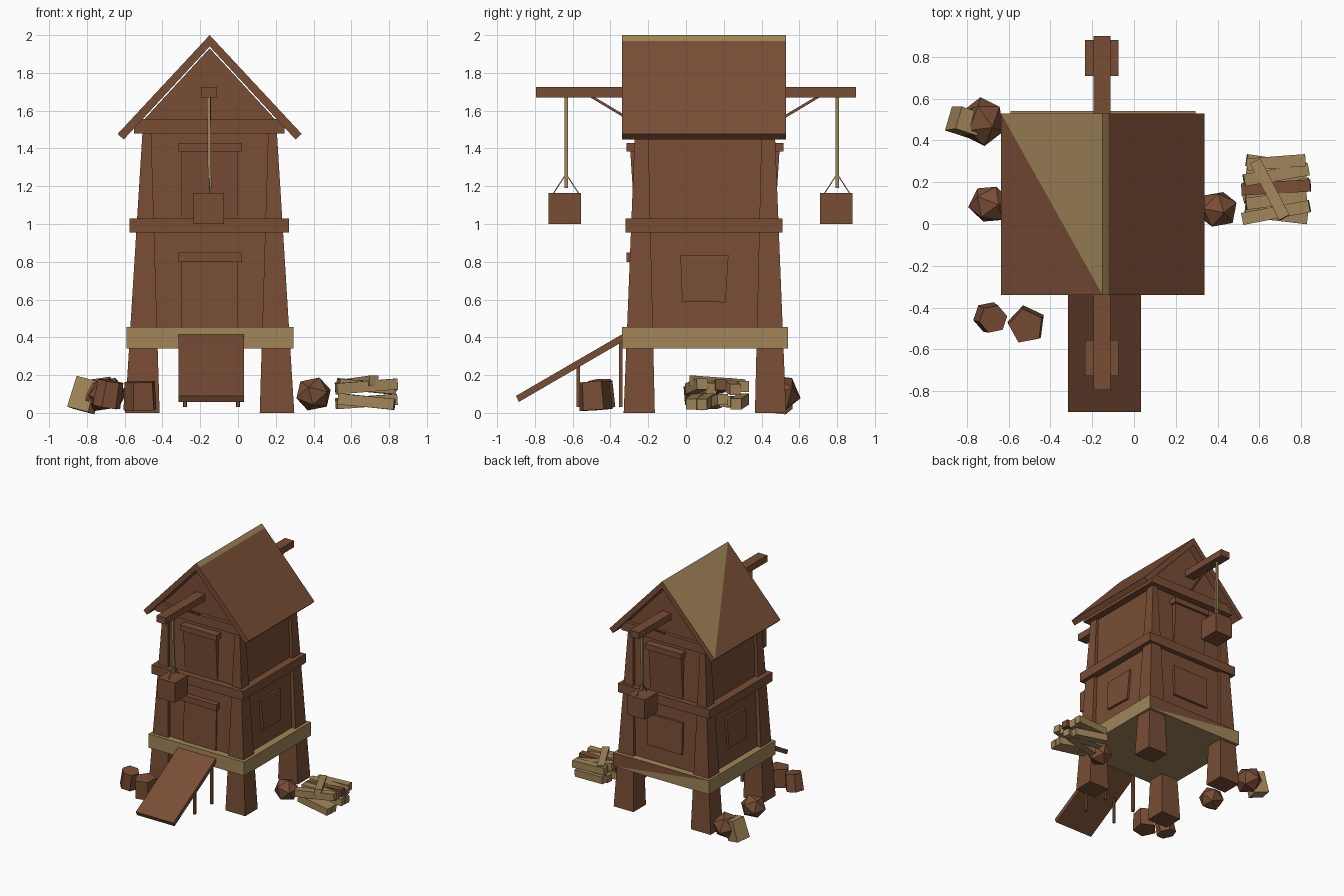
import bpy, bmesh, math, random
from mathutils import Vector, Matrix, Euler

if "Cube" in bpy.data.objects:
    bpy.data.objects.remove(bpy.data.objects["Cube"])

random.seed(4)
CX, CY = -0.15, 0.10          # centre of the tower


def material(name, rgb):
    m = bpy.data.materials.new(name)
    m.diffuse_color = (*rgb, 1)
    m.use_nodes = True
    m.node_tree.nodes["Principled BSDF"].inputs["Base Color"].default_value = m.diffuse_color
    return m


BROWN = material("brown_wood", (0.19, 0.075, 0.036))
TAN = material("tan_wood", (0.36, 0.235, 0.10))


def add(name, verts, mat=BROWN):
    """Convex solid around the given points."""
    bm = bmesh.new()
    for v in verts:
        bm.verts.new(v)
    res = bmesh.ops.convex_hull(bm, input=bm.verts)
    bmesh.ops.dissolve_limit(bm, angle_limit=0.01, verts=bm.verts, edges=bm.edges)
    bmesh.ops.recalc_face_normals(bm, faces=bm.faces)
    me = bpy.data.meshes.new(name)
    bm.to_mesh(me)
    bm.free()
    ob = bpy.data.objects.new(name, me)
    bpy.context.collection.objects.link(ob)
    me.materials.append(mat)
    me.materials.append(TAN if mat is BROWN else BROWN)
    return ob


def rect(x0, x1, y0, y1, z):
    return [(x, y, z) for x in (x0, x1) for y in (y0, y1)]


def box(name, x0, x1, y0, y1, z0, z1, mat=BROWN):
    return add(name, rect(x0, x1, y0, y1, z0) + rect(x0, x1, y0, y1, z1), mat)


def prism(name, pts, y0, y1, mat=BROWN):
    return add(name, [(CX + x, y, z) for x, z in pts for y in (y0, y1)], mat)


def bar(name, p, q, w, mat=BROWN):
    p, q = Vector(p), Vector(q)
    rot = (q - p).to_track_quat('Z', 'Y')
    offs = [rot @ Vector((a * w / 2, b * w / 2, 0)) for a in (-1, 1) for b in (-1, 1)]
    return add(name, [e + o for e in (p, q) for o in offs], mat)


def repaint(ob, corners):
    """Give the triangle on these corners the second material, splitting its face."""
    bm = bmesh.new()
    bm.from_mesh(ob.data)
    bm.verts.ensure_lookup_table()
    c = [min(bm.verts, key=lambda v: (v.co - Vector(p)).length) for p in corners]
    for f in list(bm.faces):
        if all(v in f.verts for v in c):
            if len(f.verts) == 4:
                d = [v for v in f.verts if v not in c][0]
                nb = [e.other_vert(d) for e in d.link_edges if e in f.edges]
                bmesh.utils.face_split(f, nb[0], nb[1])
            break
    for f in bm.faces:
        if all(v in f.verts for v in c):
            f.material_index = 1
    bm.to_mesh(ob.data)
    bm.free()


# tower body: four tapering corner posts around tapering walls
for sx in (-1, 1):
    for sy in (-1, 1):
        v = []
        for z, xi, xo, yi, yo in ((0, 0.265, 0.448, 0.265, 0.43), (1.5, 0.31, 0.355, 0.30, 0.37)):
            v += [(CX + sx * x, CY + sy * y, z) for x in (xi, xo) for y in (yi, yo)]
        add("corner_post", v)
add("walls", rect(CX - .385, CX + .385, CY - .385, CY + .385, .44)
    + rect(CX - .335, CX + .335, CY - .35, CY + .35, 1.5))

# platform and horizontal bands
deck = box("platform", -.59, .295, -.34, .54, .34, .455, TAN)
repaint(deck, [(.295, .54, .455), (-.59, .54, .455), (.295, .54, .34)])
box("middle_band", -.575, .27, -.32, .51, .955, 1.03)
box("top_band", -.55, .245, -.305, .505, 1.48, 1.555)

# gable and roof slabs
prism("gable", [(-.35, 1.55), (.35, 1.55), (0, 1.93)], CY - .375, CY + .375)
Y0, Y1 = -.34, .53
left = prism("roof_left", [(0, 2), (.028, 1.97), (-.455, 1.447), (-.487, 1.477)], Y0, Y1)
repaint(left, [(CX - .487, Y1, 1.477), (CX, Y1, 2), (CX, Y0, 2)])
repaint(left, [(CX, Y0, 2), (CX, Y1, 2), (CX + .028, Y0, 1.97)])
repaint(left, [(CX, Y1, 2), (CX + .028, Y1, 1.97), (CX + .028, Y0, 1.97)])
prism("roof_right", [(.028, 1.97), (.487, 1.477), (.455, 1.447), (0, 1.94)], Y0, Y1)

# hoist beam with brace, rope and crate at each end
box("hoist_beam", -.195, -.112, -.795, .90, 1.67, 1.725)
for s, ry in ((-1, -.635), (1, .80)):
    bar("brace", (CX, CY + s * .36, 1.53), (CX, CY + s * .61, 1.68), .014)
    bar("rope", (CX, ry, 1.19), (CX - .005, ry, 1.68), .018, TAN)
    for k in (-1, 1):
        bar("crate_sling", (CX, ry, 1.265), (CX, ry + k * .068, 1.16), .006, TAN)
    cy = ry - .007 if s < 0 else ry - .005
    box("crate", -.235, -.075, cy - .086, cy + .086, 1.0, 1.165)

# doors front and back, with lintels
for s in (-1, 1):
    def panel(name, x0, x1, z0, z1, d0, d1):
        add(name, [(x, CY + s * d, z) for x in (x0, x1)
                   for z, d in ((z0, .3), (z0, d0), (z1, .3), (z1, d1))])
    panel("upper_door", -.30, 0, 1.03, 1.385, .372, .395)
    panel("upper_lintel", -.315, .02, 1.385, 1.43, .415, .415)
    if s < 0:
        panel("lower_door", -.30, 0, .455, .80, .395, .385)
        panel("lower_lintel", -.315, .02, .80, .85, .415, .415)
    else:
        panel("back_window", -.31, .01, .58, .84, .40, .39)

# side windows
for s in (-1, 1):
    add("side_window", [(CX + s * d, y, z) for y, z, d0 in
                        ((-.02, .59, .40), (.21, .585, .395), (-.03, .835, .385), (.225, .835, .385))
                        for d in (.3, d0)])

# ramp with stakes
add("ramp", [(x, y, z) for x in (-.315, .033)
             for y, z in ((-.90, .09), (-.885, .058), (-.34, .415), (-.325, .383))])
for x in (-.28, 0):
    box("ramp_stake", x - .008, x + .008, -.58, -.562, .03, .25)
    box("ramp_stake", x - .01, x + .01, -.356, -.336, .03, .385)


# faceted boulders
def boulder(name, loc, size, rot, mat=BROWN):
    bm = bmesh.new()
    bmesh.ops.create_icosphere(bm, subdivisions=1, radius=1)
    m = (Matrix.Translation(loc) @ Matrix.Diagonal((*size, 1))
         @ Euler(rot).to_matrix().to_4x4())
    pts = [m @ v.co for v in bm.verts]
    bm.free()
    add(name, pts, mat)


boulder("boulder_right", (.40, .07, .10), (.10, .095, .093), (.3, .2, .5))
boulder("boulder_left", (-.69, .095, .10), (.105, .095, .093), (.1, .4, .2))
boulder("boulder_back", (-.725, .49, .10), (.11, .12, .105), (.5, .1, .9))


# blocky stumps: tilted prisms
def block(name, loc, r, h, sides, rot, mat=BROWN):
    R = Euler(rot).to_matrix()
    add(name, [Vector(loc) + R @ Vector((r * k * math.cos(a), r * k * math.sin(a), z))
               for z, k in ((-h / 2, 1), (h / 2, .92))
               for a in (2 * math.pi * i / sides for i in range(sides))], mat)


block("stump_front_left", (-.685, -.45, .10), .075, .14, 6, (.1, .15, .2))
block("stump_front", (-.515, -.485, .09), .093, .15, 5, (.05, -.05, .5))
block("stump_back", (-.81, .49, .095), .085, .17, 4, (.1, .25, .5), TAN)

# pile of split logs
for i in range(10):
    layer, row = divmod(i, 5)
    y = .045 + .06 * row + layer * .01
    z = .06 + .08 * layer
    yaw, tilt = random.uniform(-.22, .22), random.uniform(-.12, .12)
    d = Vector((math.cos(yaw), math.sin(yaw), math.sin(tilt))) * random.uniform(.135, .17)
    c = Vector((.68, y, z))
    bar("split_log", c - d, c + d, .058, BROWN if i == 7 else TAN)
bar("split_log", (.58, .30, .15), (.72, .03, .17), .055, TAN)
